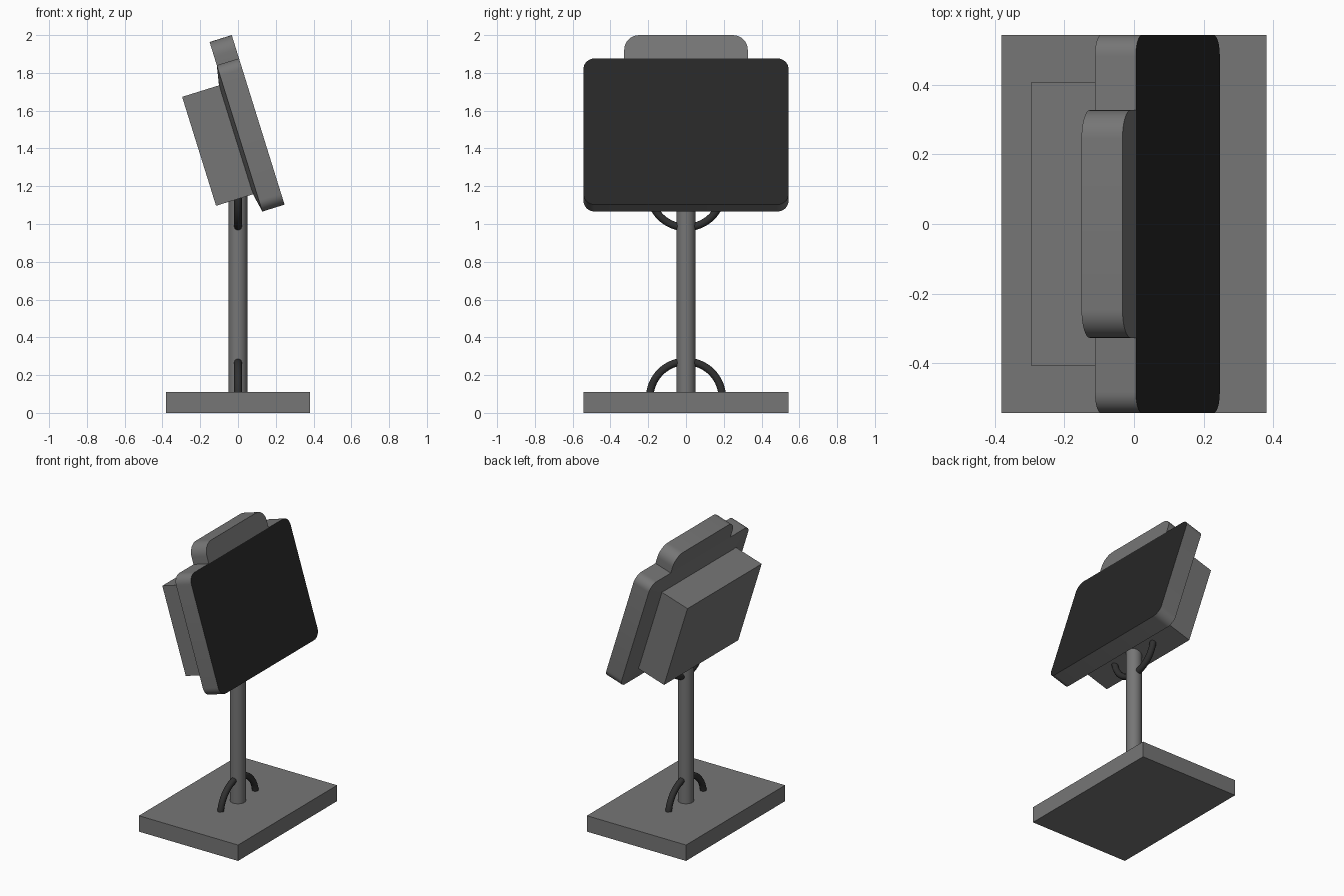
import bpy, bmesh, math
from mathutils import Vector

if "Cube" in bpy.data.objects:
    bpy.data.objects.remove(bpy.data.objects["Cube"])

TILT = math.radians(-17.3)
ORIGIN = Vector((0.129, 0, 1.066))   # rear lower edge of the tilted display
THICK = 0.123


def material(name, v):
    m = bpy.data.materials.new(name)
    m.diffuse_color = (v, v, v, 1)
    m.use_nodes = True
    m.node_tree.nodes["Principled BSDF"].inputs["Base Color"].default_value = m.diffuse_color
    return m


grey = material("dark_grey", 0.18)
dark = material("dark_screen", 0.02)
cable_dark = material("dark_cable", 0.03)


def smooth(ob):
    bpy.ops.object.select_all(action='DESELECT')
    ob.select_set(True)
    bpy.context.view_layer.objects.active = ob
    bpy.ops.object.shade_smooth_by_angle(angle=math.radians(30))


def round_rect(hy, u0, u1, r, round_bottom=True, n=8):
    """Outline in the (y, u) plane of the display."""
    pts = []
    for sy, su, a0 in ((1, 1, 0), (-1, 1, 90), (-1, -1, 180), (1, -1, 270)):
        if su < 0 and not round_bottom:
            pts.append((sy * hy, u0))
            continue
        cy, cu = sy * (hy - r), (u1 - r if su > 0 else u0 + r)
        for i in range(n + 1):
            a = math.radians(a0 + 90 * i / n)
            pts.append((cy + r * math.cos(a), cu + r * math.sin(a)))
    return pts


def loft(name, outline, layers, mid=0, front=None):
    """Stack (depth, scale) copies of the outline and skin them, tilted."""
    bm = bmesh.new()
    loops = [[bm.verts.new((d, y * s, mid + (u - mid) * s)) for y, u in outline]
             for d, s in layers]
    for a, b in zip(loops, loops[1:]):
        for i in range(len(a)):
            j = (i + 1) % len(a)
            bm.faces.new((a[i], a[j], b[j], b[i]))
    bm.faces.new(loops[0])
    cap = bm.faces.new(loops[-1])
    me = bpy.data.meshes.new(name)
    me.materials.append(grey)
    if front:
        me.materials.append(front)
        cap.material_index = 1
    bmesh.ops.recalc_face_normals(bm, faces=bm.faces)
    bm.to_mesh(me)
    bm.free()
    ob = bpy.data.objects.new(name, me)
    bpy.context.collection.objects.link(ob)
    ob.location = ORIGIN
    ob.rotation_euler = (0, TILT, 0)
    smooth(ob)
    return ob


def cable(name, cz, r, sign, side):
    """Quarter-loop cable leaving the pole towards one side."""
    cu = bpy.data.curves.new(name, 'CURVE')
    cu.dimensions = '3D'
    cu.bevel_depth = 0.021
    cu.bevel_resolution = 3
    cu.use_fill_caps = True
    sp = cu.splines.new('POLY')
    n = 16
    sp.points.add(n)
    for i, p in enumerate(sp.points):
        a = math.radians(90 * i / n)
        p.co = (0, side * r * math.cos(a), cz + sign * r * math.sin(a), 1)
    cu.materials.append(cable_dark)
    ob = bpy.data.objects.new(name, cu)
    bpy.context.collection.objects.link(ob)


# Base and pole
bpy.ops.mesh.primitive_cube_add(size=1, location=(0, 0, 0.055))
base = bpy.context.object
base.name = "base"
base.scale = (0.76, 1.085, 0.11)
base.data.materials.append(grey)
bpy.ops.mesh.primitive_cylinder_add(vertices=32, radius=0.05, depth=1.1, location=(0, 0, 0.65))
pole = bpy.context.object
pole.name = "pole"
pole.data.materials.append(grey)
smooth(pole)

# Display with shallow sloped back, dark front face
loft("display_panel", round_rect(0.543, 0, 0.811, 0.06),
     [(-0.02, 0.75), (0, 1), (THICK, 1)], mid=0.405, front=dark)

# Raised tab on top of the display
loft("top_tab", round_rect(0.327, 0.811, 0.94, 0.08, False), [(0, 1), (THICK, 1)])

# Rear housing
loft("rear_housing", [(0.406, 0.706), (-0.406, 0.706), (-0.406, 0.102), (0.406, 0.102)],
     [(-0.225, 1), (-0.015, 1)])

# Cables at the foot and under the housing
for side in (-1, 1):
    cable("lower_cable", 0.08, 0.192, 1, side)
    cable("upper_cable", 1.174, 0.192, -1, side)
